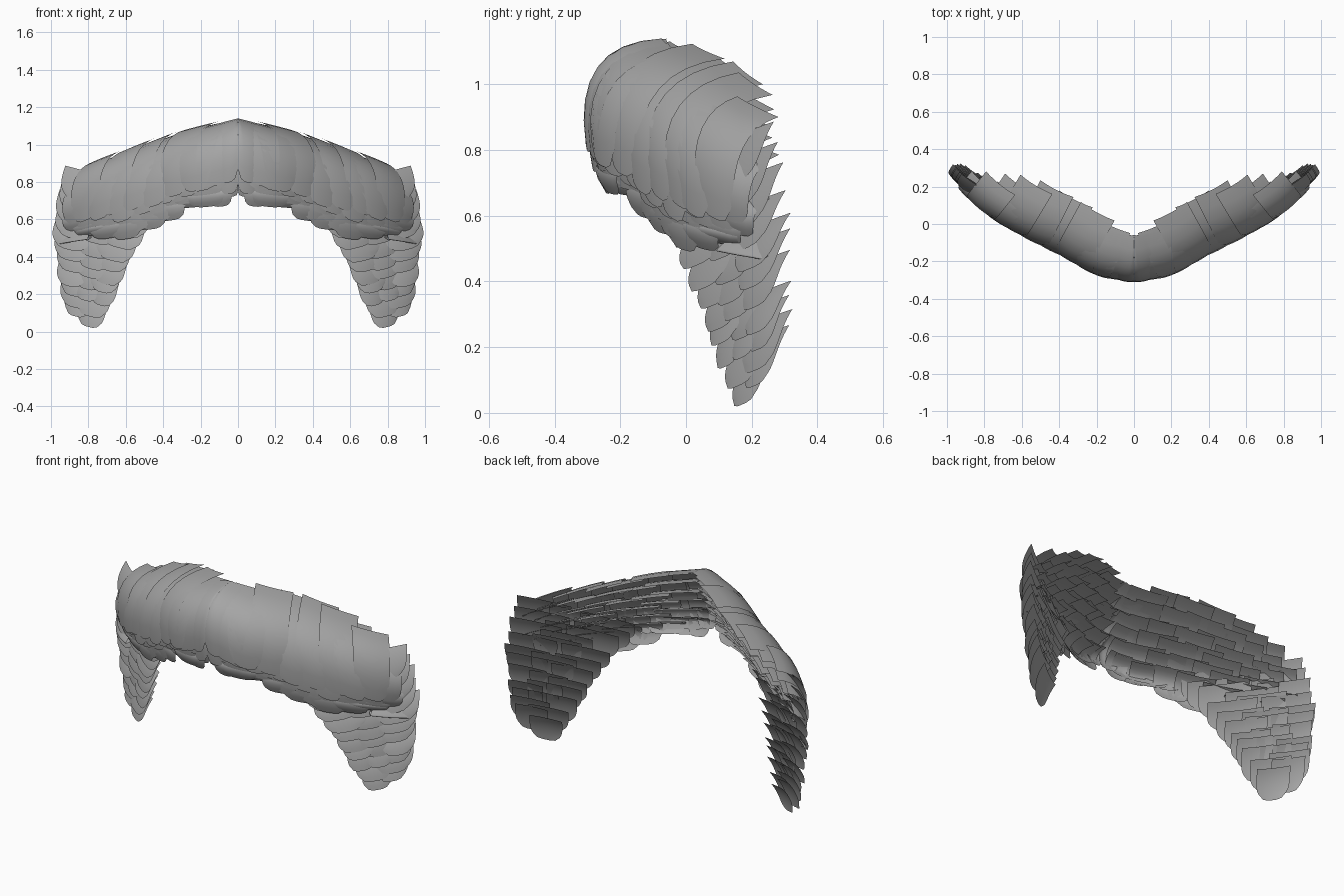
import bpy, bmesh, random
from mathutils import Vector

random.seed(7)
if "Cube" in bpy.data.objects:
    bpy.data.objects.remove(bpy.data.objects["Cube"])

grey = bpy.data.materials.new("hair_grey")
grey.use_nodes = True
grey.diffuse_color = (0.38, 0.38, 0.38, 1)
grey.node_tree.nodes["Principled BSDF"].inputs["Base Color"].default_value = grey.diffuse_color


def curve(points):
    """Piecewise linear function through (input, output) pairs."""
    def value(x):
        for (a, fa), (b, fb) in zip(points, points[1:]):
            if x <= b:
                return fa + (fb - fa) * (x - a) / (b - a)
        return points[-1][1]
    return value


# Outline guides for one half
top_z = curve([(0, 1.14), (.2, 1.09), (.35, 1.06), (.5, 1.01), (.75, .91), (.88, .81), (.95, .68)])
front_y = curve([(0, -.31), (.2, -.27), (.4, -.16), (.6, -.06), (.75, .03), (.9, .15), (1, .25)])
depth = curve([(0, .23), (.15, .24), (.3, .29), (.58, .3), (.7, .25), (.85, .14), (.95, .08)])
bottom_z = curve([(0, .68), (.2, .66), (.35, .62), (.45, .56), (.55, .5), (.75, .5), (.95, .52)])
inner_x = curve([(0, .74), (.1, .69), (.24, .63), (.35, .58), (.48, .51), (.6, .42)])
outer_x = curve([(0, .91), (.07, .93), (.25, .97), (.45, .98), (.6, .95), (.7, .91)])


def jitter(amount):
    return random.uniform(-amount, amount)


def card(bm, root, bend, tip, across, width, round_tip=.1, cup=.008):
    """One curved strand card swept from root to tip, with rounded tip corners."""
    root, bend, tip = Vector(root), Vector(bend), Vector(tip)
    across = Vector(across).normalized()
    out = Vector((across.y, -across.x, 0)).normalized()
    rows, cols = 8, 6
    grid = []
    for i in range(rows + 1):
        line = []
        for j in range(cols + 1):
            s = 2 * j / cols - 1
            t = i / rows * (1 - round_tip * abs(s) ** 4)
            p = root * (1 - t) ** 2 + bend * 2 * t * (1 - t) + tip * t * t
            # narrow only at the very tip, never crossing the centre line
            half = width / 2 * (1 - .18 * (i / rows) ** 6)
            shift = max(s * half, -p.x / across.x)
            line.append(bm.verts.new(p + across * shift - out * cup * s * s))
        grid.append(line)
    for a, b in zip(grid, grid[1:]):
        for j in range(cols):
            bm.faces.new((a[j], b[j], b[j + 1], a[j + 1]))


# Upper arch: overlapping rows rolling from the back ridge over the front
arch = bmesh.new()
columns = [.05, .14, .24, .34, .45, .56, .66, .75, .83]
layers = 6
for layer in range(layers):
    t = layer / (layers - 1)
    for n, base in enumerate(columns):
        loose = 1 if n else 0
        x = base + (layer % 2) * .05 + loose * jitter(.015)
        e = min(x, .06)
        slope = max(-.4, (top_z(x + e) - top_z(x - e)) / (2 * e))
        lean = (front_y(x + e) - front_y(x - e)) / (2 * e)
        out = Vector((lean, -1, 0)).normalized()
        foot = Vector((x, front_y(x), 0))
        drop = .32 * t + loose * jitter(.012)
        height = min(.47, top_z(x) - bottom_z(x))
        root = foot - out * depth(x) * (1 - .6 * t)
        root.x = max(root.x, .02)
        ridge = top_z(root.x)
        root.z = ridge - drop
        bend = foot + out * (.05 - .03 * t)
        bend.z = (ridge + top_z(x)) / 2 - drop - .02
        tip = foot - out * .05 * t
        tip.z = top_z(x) - height * (.74 + .24 * t) + jitter(.015)
        card(arch, root, bend, tip, (1, lean, slope * (1 - .6 * t)), .21 if n else .13)

# Middle tuft: narrow strands closing the seam
for k in range(2):
    z = 1.1 - .11 * k
    card(arch, (.02, -.13 - .03 * k, z), (.02, -.33, z - .02), (.02, -.285 + .01 * k, z - .24),
         (1, .1, -.1), .1, .3)

# Drooping ends: shingled cards that flare outward at their lower edge
ends = bmesh.new()
steps = 11
out = Vector((.54, -.84, 0))
for k in range(steps):
    z = .6 * (1 - k / (steps - 1)) + .045
    lo, hi = inner_x(z), outer_x(z)
    count = 3 if z > .15 else 2
    width = (hi - lo) / count * 1.6
    for c in range(count):
        f = c / (count - 1)
        x = lo + width * .42 + (hi - lo - width * .84) * f + jitter(.01)
        y = .6 * (x - .55) + (.5 - z) * .1
        spot = Vector((x, y, z + .05 * (f - .5) + jitter(.012)))
        length = .16 + jitter(.02)
        root = spot - out * .04 + Vector((0, 0, length))
        bend = spot + out * .01 + Vector((0, 0, length * .6))
        tip = spot + out * (.022 + jitter(.008))
        card(ends, root, bend, tip, (1, .62, .25), width * 1.1, .18)

# Mirrored objects
for name, bm in (("upper_strands", arch), ("drooping_strands", ends)):
    mesh = bpy.data.meshes.new(name)
    bm.to_mesh(mesh)
    bm.free()
    mesh.materials.append(grey)
    for poly in mesh.polygons:
        poly.use_smooth = True
    obj = bpy.data.objects.new(name, mesh)
    bpy.context.collection.objects.link(obj)
    mirror = obj.modifiers.new("mirror", 'MIRROR')
    mirror.use_mirror_merge = False
